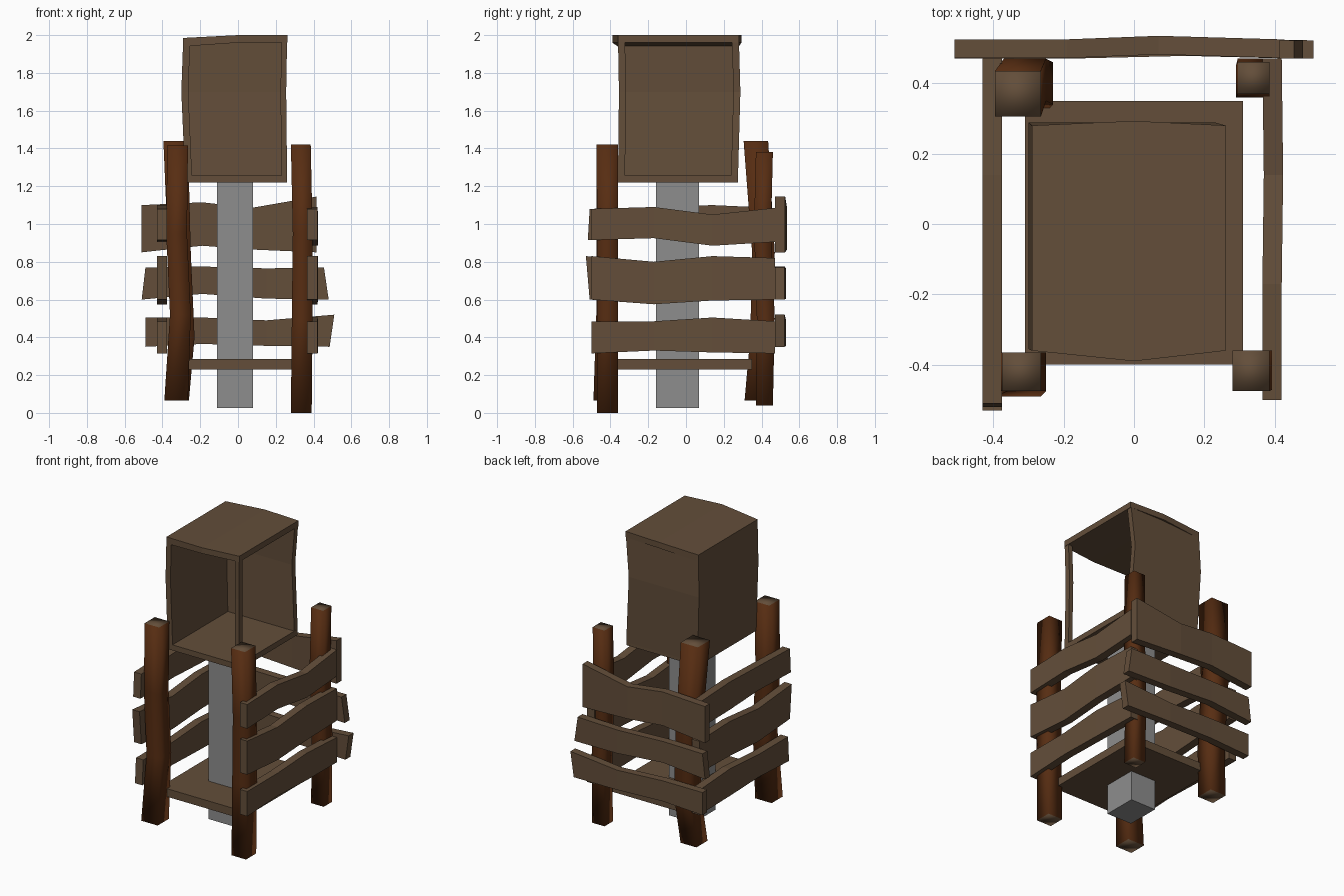
import bpy

if "Cube" in bpy.data.objects:
    bpy.data.objects.remove(bpy.data.objects["Cube"])


def material(name, rgb):
    m = bpy.data.materials.new(name)
    m.diffuse_color = (*rgb, 1)
    m.use_nodes = True
    m.node_tree.nodes["Principled BSDF"].inputs["Base Color"].default_value = m.diffuse_color
    return m


PLANK = material("weathered plank brown", (0.125, 0.076, 0.042))
LOG = material("dark red brown", (0.095, 0.026, 0.006))
GRAY = material("stone gray", (0.27, 0.27, 0.27))


def loft(name, rings, mats, smooth=False):
    """Join four-sided rings into a closed solid; a second material goes on the end caps."""
    verts = [p for r in rings for p in r]
    n = len(rings)
    faces = [(3, 2, 1, 0), tuple(4 * (n - 1) + k for k in range(4))]
    for i in range(n - 1):
        for k in range(4):
            a, b = 4 * i + k, 4 * i + (k + 1) % 4
            faces.append((a, b, b + 4, a + 4))
    me = bpy.data.meshes.new(name)
    me.from_pydata(verts, [], faces)
    for m in mats:
        me.materials.append(m)
    for i, p in enumerate(me.polygons):
        p.use_smooth = smooth
        p.material_index = 1 if (i < 2 and len(mats) > 1) else 0
    # make normals point outward
    import bmesh
    bm = bmesh.new()
    bm.from_mesh(me)
    bmesh.ops.recalc_face_normals(bm, faces=bm.faces)
    bm.to_mesh(me)
    bm.free()
    ob = bpy.data.objects.new(name, me)
    bpy.context.collection.objects.link(ob)
    return ob


def rect(x0, x1, y0, y1, z):
    return [(x0, y0, z), (x1, y0, z), (x1, y1, z), (x0, y1, z)]


def box(name, x0, x1, y0, y1, z0, z1, mat):
    return loft(name, [rect(x0, x1, y0, y1, z0), rect(x0, x1, y0, y1, z1)], [mat])


# Floor plate and central pillar
box("floor_plate", -0.31, 0.31, -0.40, 0.35, 0.23, 0.285, PLANK)
box("central_pillar", -0.11, 0.08, -0.16, 0.07, 0.025, 1.23, GRAY)

# Crooked corner logs: x0, x1, y0, y1, z from bottom to top
logs = {
    "front_right_log": [(0.28, 0.39, -0.47, -0.36, 0.0), (0.285, 0.395, -0.47, -0.36, 0.5),
                        (0.29, 0.395, -0.47, -0.36, 0.95), (0.28, 0.385, -0.475, -0.36, 1.42)],
    "front_left_log": [(-0.39, -0.265, -0.49, -0.37, 0.065), (-0.36, -0.25, -0.475, -0.365, 0.52),
                       (-0.38, -0.27, -0.475, -0.365, 0.95), (-0.375, -0.265, -0.475, -0.365, 1.415)],
    "back_right_log": [(0.295, 0.39, 0.37, 0.46, 0.04), (0.295, 0.385, 0.375, 0.47, 0.5),
                       (0.29, 0.385, 0.36, 0.45, 0.98), (0.295, 0.385, 0.37, 0.46, 1.38)],
    "back_left_log": [(-0.38, -0.26, 0.31, 0.43, 0.065), (-0.35, -0.23, 0.34, 0.46, 0.4),
                      (-0.37, -0.25, 0.35, 0.47, 0.85), (-0.395, -0.265, 0.305, 0.435, 1.44)],
}
for name, rows in logs.items():
    loft(name, [rect(*r) for r in rows], [LOG, PLANK], smooth=True)


# Wavy fence planks: stations are (position, bottom z, top z)
def plank(name, axis, stations, d0, d1, bow=0.0, lean=(0, 0)):
    rings = []
    for i, (s, lo, hi) in enumerate(stations):
        b = bow if i == 2 else 0
        e = lean[0] if i == 0 else lean[1] if i == 3 else 0
        ring = [(s, d0 + b, lo), (s, d1 + b, lo), (s + e, d1 + b, hi), (s + e, d0 + b, hi)]
        rings.append(ring if axis == "x" else [(d, t, z) for t, d, z in ring])
    loft(name, rings, [PLANK])


side_rows = {
    "lower": [(0.315, 0.485), (0.33, 0.485), (0.32, 0.505), (0.315, 0.485)],
    "middle": [(0.60, 0.83), (0.575, 0.80), (0.595, 0.83), (0.60, 0.82)],
    "upper": [(0.915, 1.08), (0.925, 1.09), (0.885, 1.05), (0.905, 1.085)],
}
for row, heights in side_rows.items():
    right = [(y, *h) for y, h in zip((-0.50, -0.17, 0.14, 0.47), heights)]
    plank("right_plank_" + row, "y", right, 0.365, 0.42, 0.004)
    end = {"lower": -0.50, "middle": -0.51, "upper": -0.52}[row]
    lift = 0.025 if row == "upper" else 0
    left = [(y, h[0] + (lift if i == 2 else 0), h[1] + (2 * lift if i == 2 else 0))
            for i, (y, h) in enumerate(zip((end, -0.17, 0.14, 0.47), heights))]
    plank("left_plank_" + row, "y", left, -0.43, -0.375,
          lean=(-0.02 if row == "middle" else 0.01, 0))

plank("back_plank_lower", "x", [(-0.49, 0.35, 0.505), (-0.19, 0.365, 0.505),
      (0.15, 0.355, 0.49), (0.485, 0.35, 0.52)], 0.47, 0.522, 0.008, (0, 0.025))
plank("back_plank_middle", "x", [(-0.51, 0.60, 0.77), (-0.19, 0.63, 0.775),
      (0.15, 0.605, 0.765), (0.48, 0.60, 0.77)], 0.47, 0.522, 0.008, (0.02, -0.025))
plank("back_plank_upper", "x", [(-0.51, 0.85, 1.10), (-0.19, 0.885, 1.115),
      (0.07, 0.865, 1.085), (0.415, 0.85, 1.145)], 0.472, 0.525, 0.01)

# Hollow top cabinet, open to the front and right
T = 0.037
levels = [  # z, left x, right x at front, right x at back, front y, back y
    (1.22, -0.28, 0.26, 0.26, -0.36, 0.275),
    (1.70, -0.30, 0.255, 0.232, -0.355, 0.288),
    (2.00, -0.29, 0.26, 0.26, -0.36, 0.28),
]
levels[0] = (1.24, *levels[0][1:])
levels[2] = (1.98, *levels[2][1:])
loft("cabinet_left_wall", [rect(l, l + T, f, b, z) for z, l, r, rb, f, b in levels], [PLANK])
loft("cabinet_back_wall", [rect(l, rb, b - T, b, z) for z, l, r, rb, f, b in levels], [PLANK])
loft("cabinet_corner_post", [rect(r - 0.03, r, f, f + T, z) for z, l, r, rb, f, b in levels], [PLANK])
box("cabinet_floor", -0.28, 0.26, -0.36, 0.275, 1.22, 1.258, PLANK)
# Roof slab bulging slightly at mid-width
roof = []
for x, y0, y1, z0, z1 in [(-0.29, -0.36, 0.28, 1.94, 1.985), (0.0, -0.39, 0.293, 1.96, 2.0),
                          (0.262, -0.36, 0.28, 1.96, 2.0)]:
    roof.append([(x, y0, z0), (x, y1, z0), (x, y1, z1), (x, y0, z1)])
loft("cabinet_roof", roof, [PLANK])
